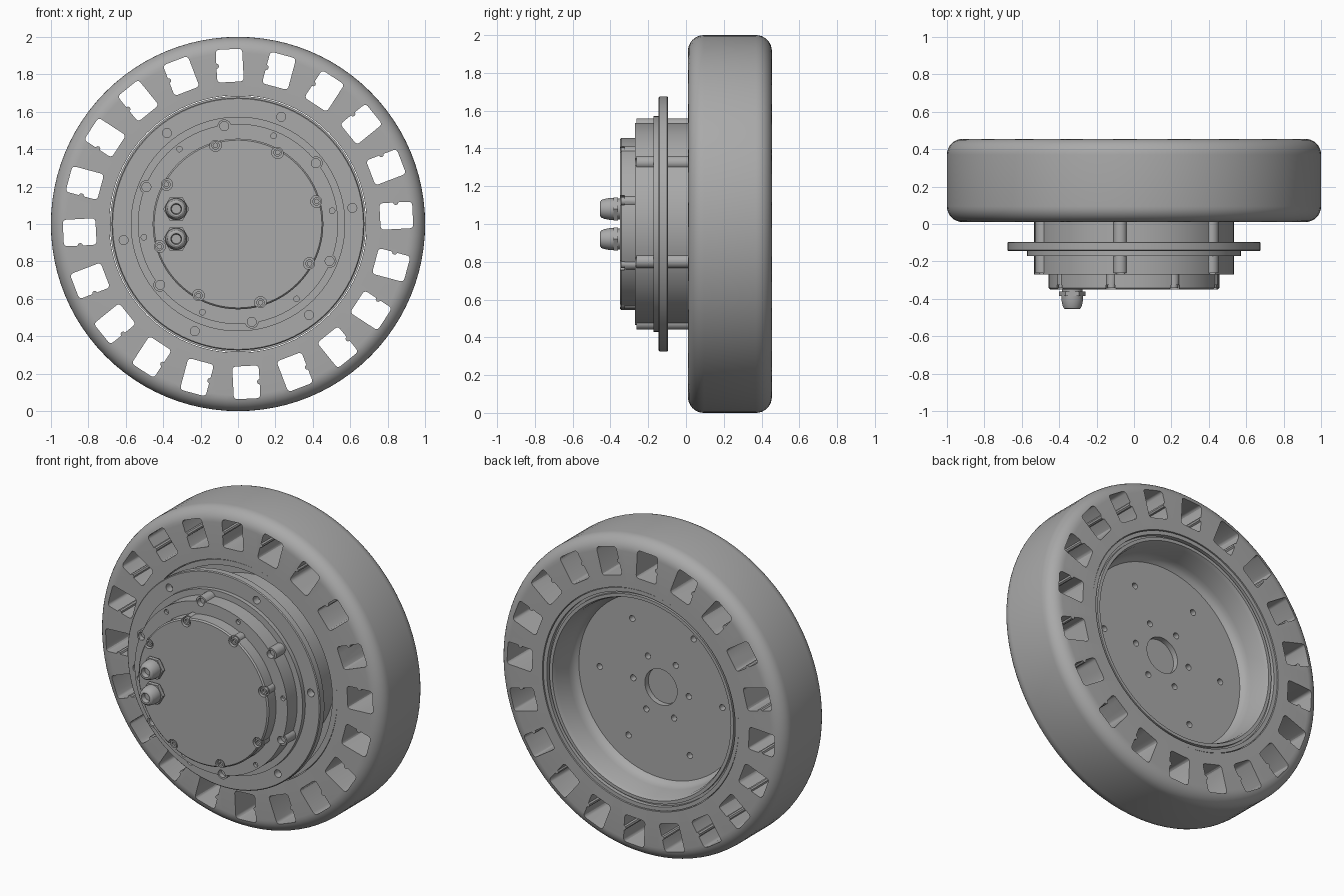
import bpy, bmesh
from math import cos, sin, radians, pi
from mathutils import Matrix, Vector

if "Cube" in bpy.data.objects:
    bpy.data.objects.remove(bpy.data.objects["Cube"])

grey = bpy.data.materials.new("Grey metal")
grey.use_nodes = True
grey.diffuse_color = (0.4, 0.4, 0.4, 1)
grey.node_tree.nodes["Principled BSDF"].inputs["Base Color"].default_value = (0.4, 0.4, 0.4, 1)


def finish(name, bm):
    bmesh.ops.remove_doubles(bm, verts=bm.verts, dist=1e-5)
    bmesh.ops.recalc_face_normals(bm, faces=bm.faces)
    mesh = bpy.data.meshes.new(name)
    bm.to_mesh(mesh)
    bm.free()
    mesh.materials.append(grey)
    obj = bpy.data.objects.new(name, mesh)
    bpy.context.collection.objects.link(obj)
    return obj


def lathe(name, profile, places=((0, 1),), segs=96):
    """Turn a closed (radius, y) profile about a y axis at each (x, z) place."""
    bm = bmesh.new()
    for x, z in places:
        verts = [bm.verts.new((x + r, y, z)) for r, y in profile]
        edges = [bm.edges.new((a, b)) for a, b in zip(verts, verts[1:] + verts[:1])
                 if not (abs(a.co.x - x) < 1e-6 and abs(b.co.x - x) < 1e-6)]
        bmesh.ops.spin(bm, geom=verts + edges, cent=(x, 0, z), axis=(0, 1, 0),
                       angle=2 * pi, steps=segs, use_merge=False)
    return finish(name, bm)


def disc(name, r, y0, y1, places=((0, 1),), segs=96):
    return lathe(name, [(0, y0), (r, y0), (r, y1), (0, y1)], places, segs)


def ring_places(r, start, count):
    angles = [radians(start + 360 * i / count) for i in range(count)]
    return [(r * cos(a), 1 + r * sin(a)) for a in angles]


def arc(r, y, size, start, steps=8):
    return [(r + size * cos(radians(start + 90 * i / steps)),
             y + size * sin(radians(start + 90 * i / steps))) for i in range(steps + 1)]


def combine(obj, other, operation="DIFFERENCE"):
    mod = obj.modifiers.new("combine", "BOOLEAN")
    mod.operation, mod.object, mod.solver = operation, other, "EXACT"
    graph = bpy.context.evaluated_depsgraph_get()
    mesh = bpy.data.meshes.new_from_object(obj.evaluated_get(graph))
    obj.modifiers.clear()
    obj.data = mesh
    bpy.data.objects.remove(other)


def window_cutter():
    """Rounded slots with a small ridge on one side, spaced round the tyre."""
    inner, outer, half, c = 0.76, 0.935, 0.071, 0.018
    mid = (inner + outer) / 2
    pts = []
    for r, t, start in ((outer - c, half - c, 0), (inner + c, half - c, 90),
                        (inner + c, c - half, 180), (outer - c, c - half, 270)):
        for i in range(4):
            a = radians(start + 30 * i)
            pts.append((r + c * cos(a), t + c * sin(a)))
        if start == 0:
            pts += [(mid + 0.014 * cos(radians(a)), half - 0.014 * sin(radians(a)))
                    for a in range(0, 181, 45)]
    bm = bmesh.new()
    for i in range(20):
        turn = Matrix.Rotation(-radians(3 + 18 * i), 4, "Y")
        verts = [bm.verts.new(turn @ Vector((r, -0.1, t)) + Vector((0, 0, 1))) for r, t in pts]
        face = bm.faces.new(verts)
        new = bmesh.ops.extrude_face_region(bm, geom=[face])["geom"]
        bmesh.ops.translate(bm, vec=(0, 0.7, 0), verts=[v for v in new if isinstance(v, bmesh.types.BMVert)])
    return finish("window_cutter", bm)


# Tyre with rounded shoulders and through windows
tyre = lathe("tyre", [(0.688, 0.01)] + arc(0.915, 0.095, 0.085, -90)
             + arc(0.915, 0.37, 0.085, 0) + [(0.688, 0.455)], segs=96)
combine(tyre, window_cutter())

# Dished hub with a seal groove, bolt holes and a central bore
hub = lathe("hub", [(0.684, 0.015), (0.684, 0.45), (0.66, 0.45), (0.66, 0.425), (0.645, 0.425),
                    (0.645, 0.445), (0.625, 0.445), (0.615, 0.42), (0.605, 0.31), (0.6, 0.285),
                    (0.59, 0.265), (0.575, 0.25), (0, 0.25), (0, 0.2), (0.65, 0.2), (0.65, 0.015)])
holes = ring_places(0.43, 2, 6) + ring_places(0.195, 2, 6)
combine(hub, disc("hole_cutter", 0.019, 0.21, 0.4, holes, 20))
combine(hub, disc("bore_cutter", 0.113, 0.215, 0.4, segs=48))

# Motor body with six screw bosses
body = disc("motor_body", 0.535, -0.27, 0.205)
lugs = ring_places(0.528, 38, 6)
combine(body, disc("body_bosses", 0.036, -0.262, 0.02, lugs, 24), "UNION")
combine(body, disc("boss_cutter", 0.024, -0.4, -0.235, lugs, 24))
combine(body, disc("pin_cutter", 0.015, -0.4, -0.25, ring_places(0.508, 8, 6), 16))

# Mounting flange and its raised step
flange = lathe("mounting_flange", [(0.5, -0.145), (0.67, -0.145), (0.675, -0.14),
                                   (0.675, -0.1), (0.67, -0.095), (0.5, -0.095)])
combine(flange, disc("flange_cutter", 0.024, -0.3, 0.1, ring_places(0.617, 8, 6), 20))
lathe("flange_step", [(0.5, -0.172), (0.573, -0.172), (0.573, -0.14), (0.5, -0.14)])

# Front cover with eight screw pockets
cover = lathe("front_cover", [(0, -0.35), (0.448, -0.35), (0.456, -0.342), (0.456, -0.265), (0, -0.265)])
screws = ring_places(0.437, 16, 8)
combine(cover, disc("cover_bosses", 0.029, -0.335, -0.268, screws, 24), "UNION")
combine(cover, disc("pocket_cutter", 0.032, -0.4, -0.325, screws, 24))
lathe("cover_screws", [(0, -0.33), (0.012, -0.33), (0.012, -0.343), (0.022, -0.343),
                       (0.022, -0.3), (0, -0.3)], screws, 20)

# Pair of cable glands: hexagon nut, collar and hollow domed cap
glands = [(-0.33, 1.08), (-0.33, 0.92)]
disc("gland_nuts", 0.07, -0.385, -0.36, glands, 6)
disc("gland_collars", 0.055, -0.362, -0.34, glands, 32)
lathe("gland_caps", [(0.058, -0.38), (0.058, -0.405), (0.052, -0.435), (0.046, -0.449), (0.037, -0.455),
                     (0.029, -0.455), (0.025, -0.425), (0, -0.425), (0, -0.38)], glands, 32)

# Smooth shading with sharp edges kept
for obj in list(bpy.context.scene.objects):
    if obj.type == "MESH" and grey.name in obj.data.materials:
        bpy.ops.object.select_all(action="DESELECT")
        obj.select_set(True)
        bpy.context.view_layer.objects.active = obj
        bpy.ops.object.shade_smooth_by_angle(angle=radians(30))
